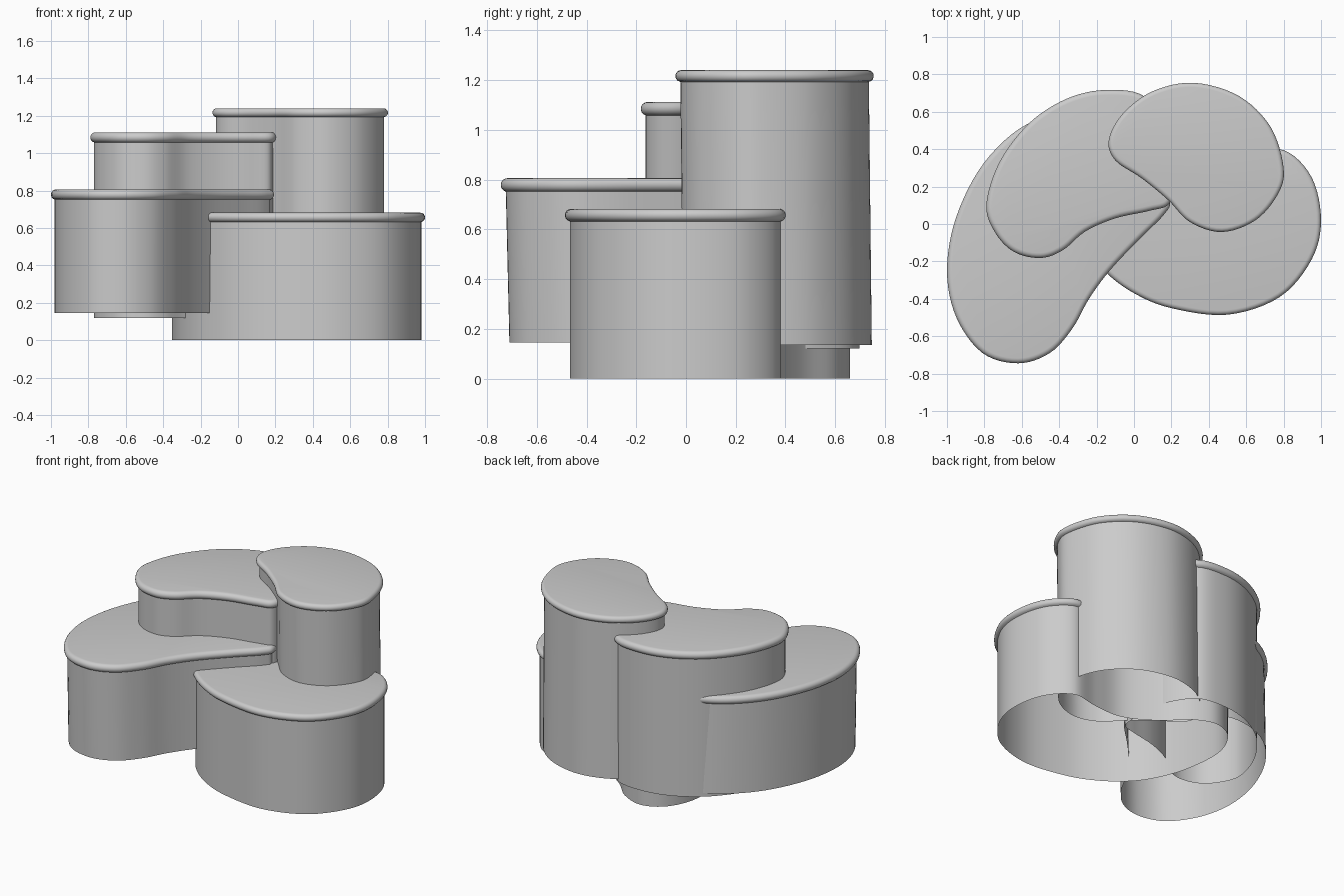
import bpy, bmesh, math
from mathutils import Vector

cube = bpy.data.objects.get("Cube")
if cube:
    bpy.data.objects.remove(cube, do_unlink=True)

grey = bpy.data.materials.new("plain_grey")
grey.use_nodes = True
colour = (0.6, 0.6, 0.6, 1)
grey.diffuse_color = colour
grey.node_tree.nodes["Principled BSDF"].inputs["Base Color"].default_value = colour


def smooth_loop(points, steps=6):
    """Closed smooth curve through counter-clockwise points."""
    pts = [Vector(p) for p in points]
    n, out = len(pts), []
    for i in range(n):
        a, b, c, d = (pts[(i + k) % n] for k in (-1, 0, 1, 2))
        for s in range(steps):
            t = s / steps
            out.append(0.5 * (2 * b + (c - a) * t + (2 * a - 5 * b + 4 * c - d) * t * t
                              + (3 * b - a - 3 * c + d) * t ** 3))
    return out


def inset(loop, dist):
    """Move a closed loop inwards along its normals."""
    n, out = len(loop), []
    for i, p in enumerate(loop):
        d = (loop[(i + 1) % n] - loop[i - 1]).normalized()
        out.append(p + Vector((-d.y, d.x)) * dist)
    return out


def build(name, rings, fill_top):
    """Bridge (loop, z) rings from bottom to top, closing the top if asked."""
    bm = bmesh.new()
    rows = [[bm.verts.new((p.x, p.y, z)) for p in loop] for loop, z in rings]
    for low, high in zip(rows, rows[1:]):
        for i in range(len(low)):
            j = (i + 1) % len(low)
            bm.faces.new((low[i], low[j], high[j], high[i]))
    if fill_top:
        bm.faces.new(rows[-1])
    mesh = bpy.data.meshes.new(name)
    bm.to_mesh(mesh)
    bm.free()
    mesh.materials.append(grey)
    obj = bpy.data.objects.new(name, mesh)
    bpy.context.collection.objects.link(obj)
    bpy.ops.object.select_all(action='DESELECT')
    obj.select_set(True)
    bpy.context.view_layer.objects.active = obj
    bpy.ops.object.shade_smooth_by_angle(angle=math.radians(40))


def tier(name, points, bottom, top, lean=0.0, lip=0.055, overhang=0.02):
    outline = smooth_loop(points)
    wall = inset(outline, overhang)
    foot = [p + Vector((0, lean)) for p in wall]
    build(name + "_wall", [(foot, bottom), (wall, top - lip / 2)], False)
    # rounded rim that rolls over onto a flat top
    r = lip / 2
    rim = [(wall, top - lip)]
    for k in range(9):
        a = math.radians(-75 + k * 165 / 8)
        rim.append((inset(outline, r * (1 - math.cos(a))), top - r + r * math.sin(a)))
    build(name + "_top", rim, True)


# lowest tier, front left
tier("low_planter", [
    (-0.16, -0.25), (0, -0.37), (0.2, -0.45), (0.5, -0.485), (0.78, -0.39), (0.95, -0.19),
    (1.0, 0.02), (0.95, 0.25), (0.8, 0.395), (0.6, 0.37), (0.4, 0.37), (0.2, 0.48),
    (0.05, 0.62), (-0.12, 0.68), (-0.28, 0.6), (-0.37, 0.4), (-0.35, 0.12), (-0.27, -0.1)],
    0, 0.682, lip=0.05)

# second tier, sweeping round the right side
tier("wide_planter", [
    (-0.62, -0.745), (-0.45, -0.69), (-0.33, -0.56), (-0.24, -0.4), (-0.13, -0.25),
    (0.03, -0.08), (0.16, 0.05), (0.19, 0.13), (0.11, 0.3), (-0.06, 0.47), (-0.3, 0.59),
    (-0.57, 0.535), (-0.8, 0.33), (-0.95, 0.04), (-1.0, -0.25), (-0.95, -0.5), (-0.81, -0.69)],
    0.145, 0.806, lean=0.015)

# third tier, at the back
tier("middle_planter", [
    (-0.5, -0.182), (-0.38, -0.14), (-0.26, -0.04), (-0.1, 0.03), (0.08, 0.07),
    (0.19, 0.11), (0.21, 0.25), (0.19, 0.48), (0.06, 0.68), (-0.15, 0.717), (-0.36, 0.67),
    (-0.56, 0.54), (-0.72, 0.33), (-0.79, 0.1), (-0.74, -0.05), (-0.64, -0.15)],
    0.12, 1.112)

# tallest tier, at the back left
tier("tall_planter", [
    (0.32, 0.755), (0.1, 0.71), (-0.06, 0.59), (-0.135, 0.45), (-0.1, 0.34), (0.04, 0.245),
    (0.18, 0.13), (0.3, 0.01), (0.47, -0.043), (0.65, 0.02), (0.77, 0.16), (0.8, 0.3),
    (0.73, 0.52), (0.56, 0.685)],
    0.135, 1.24, lean=0.012, lip=0.047)
